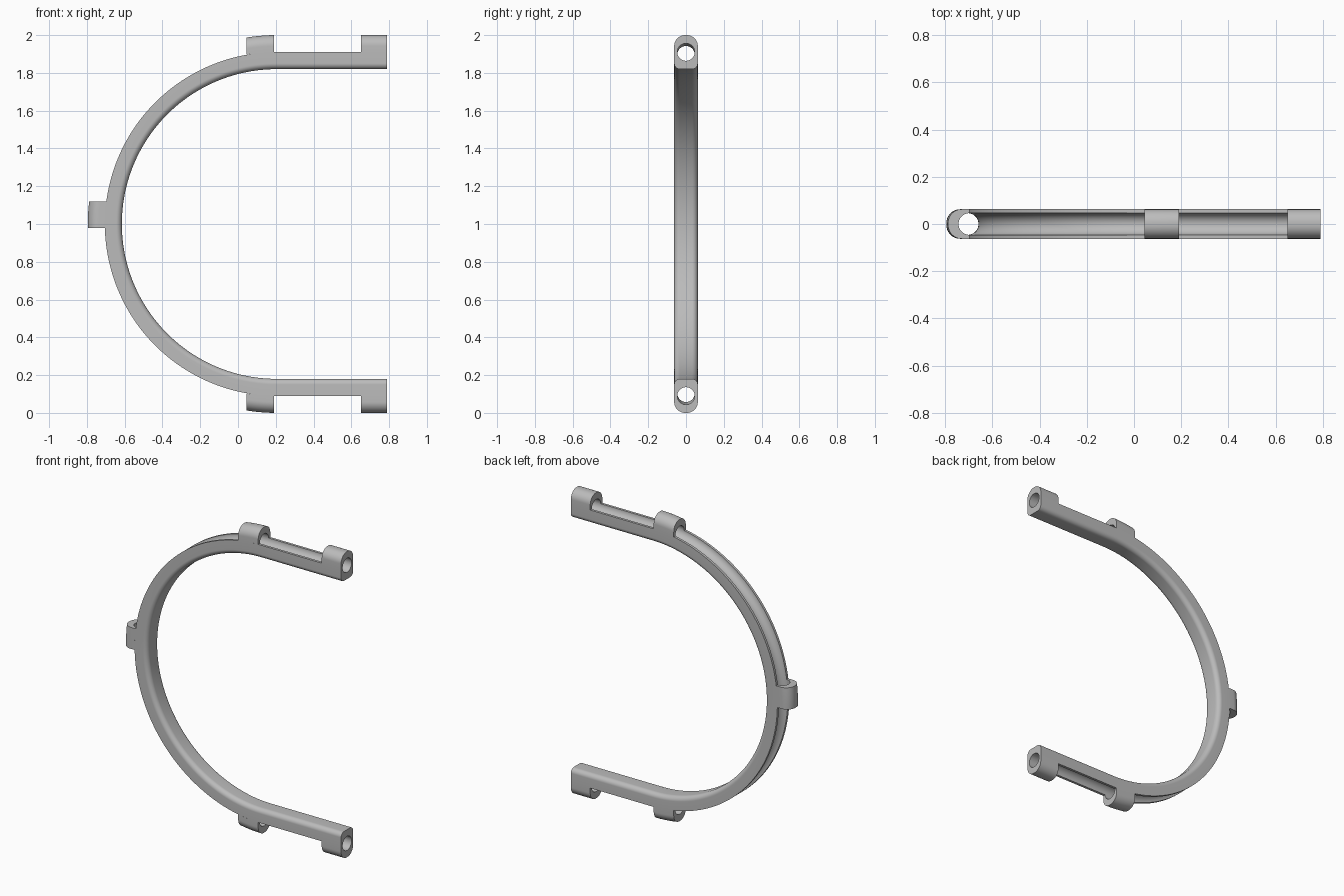
import bpy, bmesh
from math import sin, cos, pi, sqrt, radians

cube = bpy.data.objects.get("Cube")
if cube:
    bpy.data.objects.remove(cube)

CX, CZ, R = 0.205, 1.0, 0.91      # bend centre and radius of the bore line
END = 0.79                        # open end of both arms
HALF, DEPTH, BORE = 0.0625, 0.09, 0.046
N = 12                            # segments per quarter of the section

grey = bpy.data.materials.new("grey")
grey.use_nodes = True
grey.diffuse_color = (0.5, 0.5, 0.5, 1)
grey.node_tree.nodes["Principled BSDF"].inputs["Base Color"].default_value = (0.5, 0.5, 0.5, 1)


def half_section(side, fillet):
    """Outer and bore outlines as (y, offset) pairs; side +1 is the outside of the bend."""
    arc = [(HALF - fillet + fillet * cos(a), DEPTH - fillet + fillet * sin(a))
           for a in (pi / 2 * i / N for i in range(N + 1))]
    quarter = [(HALF, 0)] + arc
    outer = quarter + [(-y, d) for y, d in reversed(quarter)]
    last = len(outer) - 1
    bore = [(BORE * cos(pi * i / last), BORE * sin(pi * i / last)) for i in range(last + 1)]
    return [[(y, d * side) for y, d in line] for line in (outer, bore)]


def sweep(name, section, place, steps):
    """Sweep a half-ring section; place(step, y, offset) gives each point."""
    outer, bore = section
    loop = outer + bore[::-1]
    n, m = len(loop), len(outer)
    bm = bmesh.new()
    rings = [[bm.verts.new(place(s, y, d)) for y, d in loop] for s in steps]
    for a, b in zip(rings, rings[1:]):
        for i in range(n):
            j = (i + 1) % n
            bm.faces.new((a[i], a[j], b[j], b[i]))
    for ring in (rings[0], rings[-1]):
        for i in range(m - 1):
            bm.faces.new((ring[i], ring[i + 1], ring[n - 2 - i], ring[n - 1 - i]))
    bmesh.ops.recalc_face_normals(bm, faces=bm.faces)
    mesh = bpy.data.meshes.new(name)
    bm.to_mesh(mesh)
    bm.free()
    mesh.materials.append(grey)
    obj = bpy.data.objects.new(name, mesh)
    bpy.context.collection.objects.link(obj)
    bpy.ops.object.select_all(action='DESELECT')
    obj.select_set(True)
    bpy.context.view_layer.objects.active = obj
    bpy.ops.object.shade_smooth_by_angle(angle=radians(30))
    return obj


# Open channel: straight arm, half-circle bend, straight arm
def along_rail(step, y, d):
    angle, x = step
    return (x + (R + d) * cos(angle), y, CZ + (R + d) * sin(angle))


BEND = 96
rail = [(pi / 2, END)] + [(pi / 2 + pi * i / BEND, CX) for i in range(BEND + 1)] + [(-pi / 2, END)]
sweep("channel_rail", half_section(-1, 0.03), along_rail, rail)

# Closed loops over the channel, cut square at both ends
loop_section = half_section(1, 0.058)


def arm_loop(name, x0, x1, up):
    def place(t, y, d):
        x = x0 + (x1 - x0) * t
        r = R + d
        z = sqrt(r * r - min(x - CX, 0) ** 2)
        return (x, y, CZ + up * z)
    sweep(name, loop_section, place, [i / 8 for i in range(9)])


for label, up in (("upper", 1), ("lower", -1)):
    arm_loop(label + "_bend_loop", 0.045, 0.19, up)
    arm_loop(label + "_end_loop", 0.65, END, up)


def middle_place(z, y, d):
    return (CX - sqrt((R + d) ** 2 - (z - CZ) ** 2), y, z)


sweep("middle_loop", loop_section, middle_place, [0.98 + 0.14 * i / 8 for i in range(9)])
